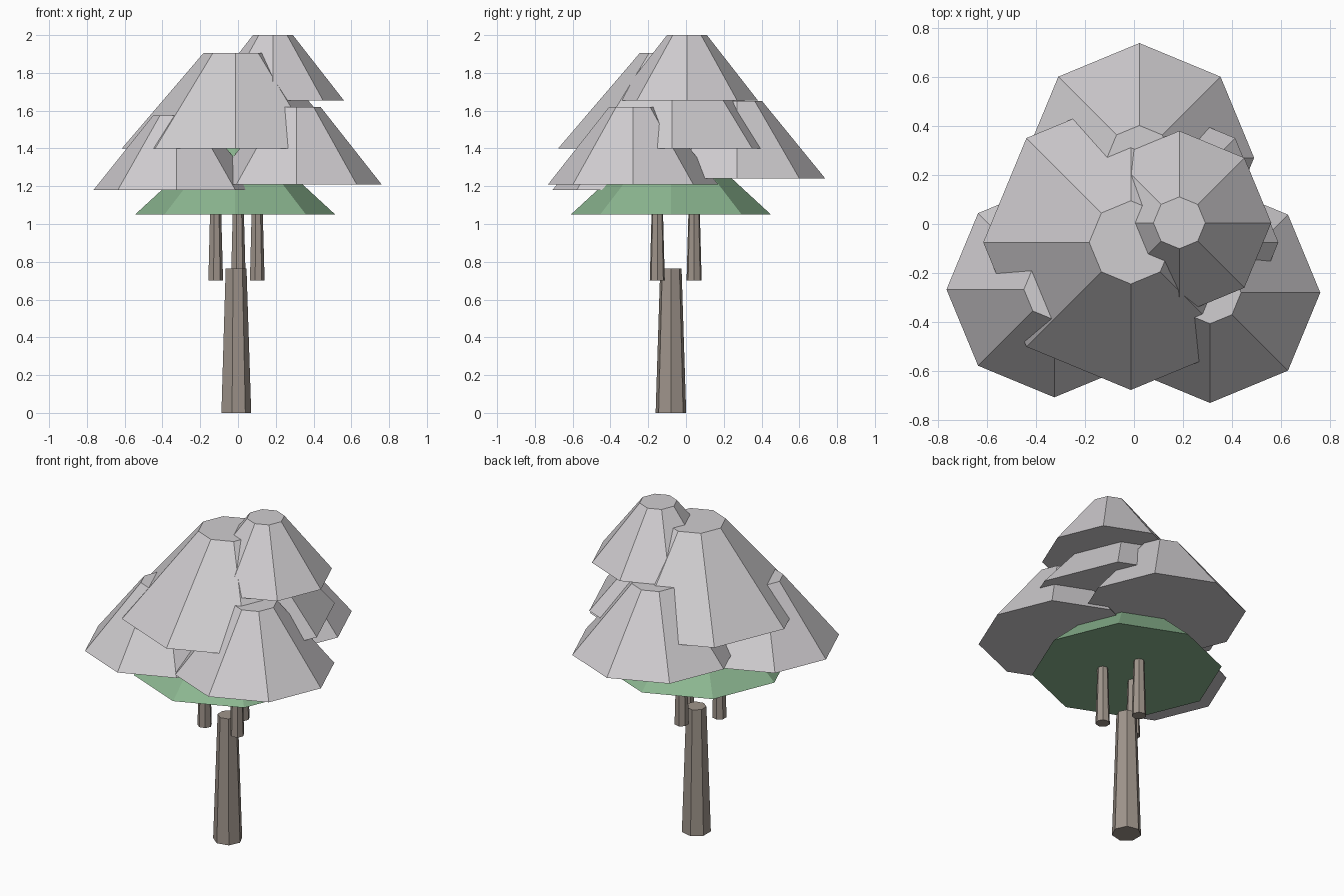
import bpy
import math

cube = bpy.data.objects.get("Cube")
if cube:
    bpy.data.objects.remove(cube, do_unlink=True)


def make_material(name, rgb):
    mat = bpy.data.materials.new(name)
    mat.use_nodes = True
    colour = (*rgb, 1.0)
    mat.diffuse_color = colour
    bsdf = next(n for n in mat.node_tree.nodes if n.type == "BSDF_PRINCIPLED")
    bsdf.inputs["Base Color"].default_value = colour
    bsdf.inputs["Roughness"].default_value = 0.9
    return mat


snow = make_material("pale_grey", (0.63, 0.61, 0.63))
leaf = make_material("soft_green", (0.26, 0.47, 0.28))
bark = make_material("grey_brown", (0.35, 0.30, 0.26))


def frustum(name, x, y, bottom, top, r_bottom, r_top, sides, mat):
    """Flat-shaded tapered prism with one corner pointing along +x."""
    bpy.ops.mesh.primitive_cone_add(
        vertices=sides, radius1=r_bottom, radius2=r_top, depth=top - bottom,
        location=(x, y, (top + bottom) / 2), rotation=(0, 0, -math.pi / 2))
    obj = bpy.context.object
    obj.name = name
    obj.data.materials.append(mat)
    return obj


# Trunk and the three branches hanging below the crown
frustum("trunk", -0.013, -0.08, 0, 0.765, 0.083, 0.058, 7, bark)
for name, x, y in (("right_branch", -0.12, -0.152),
                   ("left_branch", 0.10, -0.152),
                   ("back_branch", 0.0, 0.043)):
    frustum(name, x, y, 0.70, 1.17, 0.041, 0.028, 7, bark)

# Green underside of the crown
frustum("lower_foliage", -0.015, -0.08, 1.05, 1.40, 0.53, 0.15, 8, leaf)

# Overlapping pale clumps: x, y, bottom, top, base radius
clumps = {
    "top_clump": (0.185, 0.005, 1.655, 2.0, 0.375),
    "main_clump": (-0.013, -0.075, 1.40, 1.905, 0.602),
    "front_left_clump": (0.31, -0.28, 1.21, 1.62, 0.45),
    "front_right_clump": (-0.325, -0.267, 1.18, 1.575, 0.44),
    "back_clump": (0.022, 0.27, 1.24, 1.652, 0.468),
}
for name, (x, y, bottom, top, radius) in clumps.items():
    frustum(name, x, y, bottom, top, radius, radius * 0.282, 8, snow)
